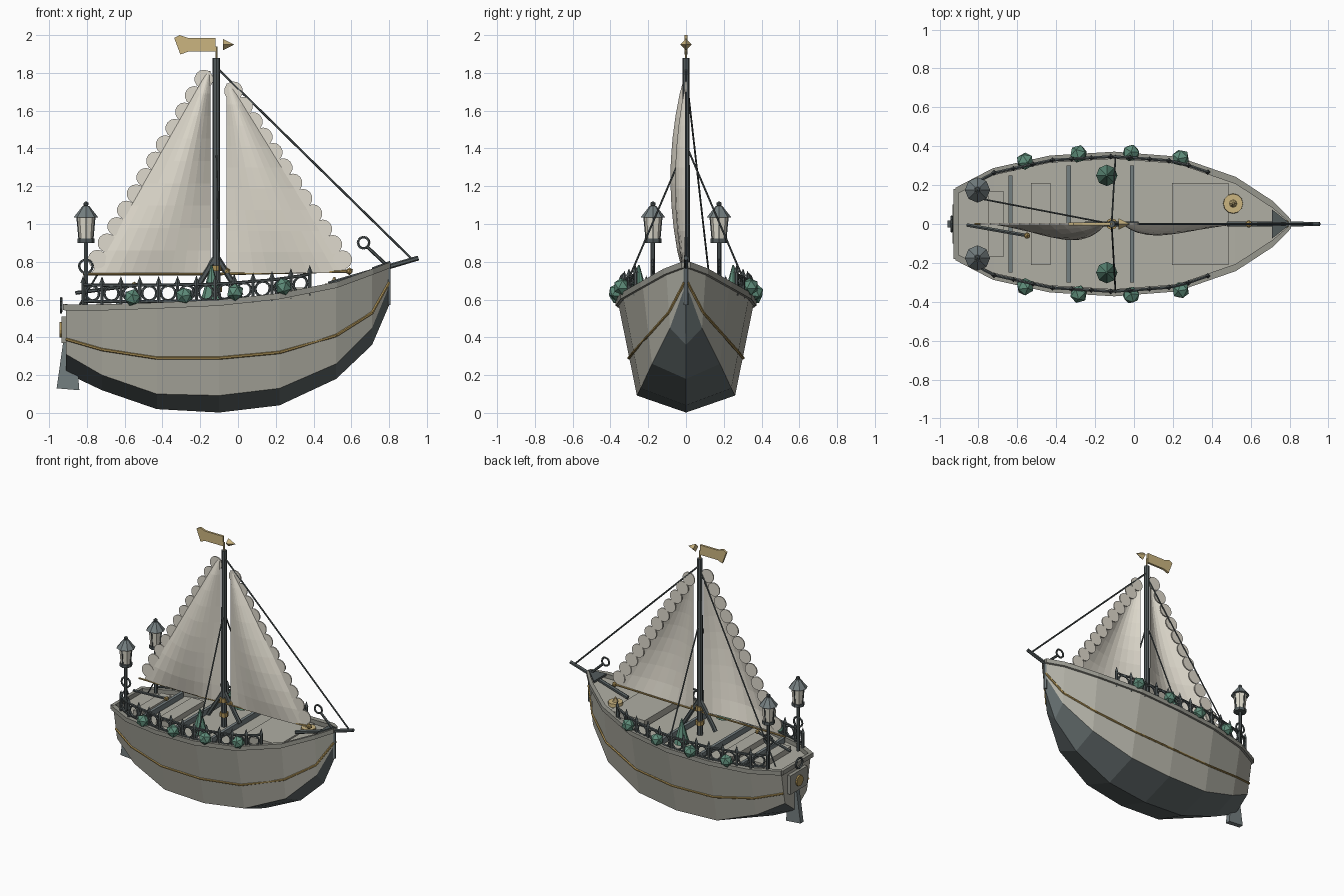
import bpy, bmesh, math
from mathutils import Vector as V, Matrix

if "Cube" in bpy.data.objects:
    bpy.data.objects.remove(bpy.data.objects["Cube"])


def srgb(name, r, g, b):
    m = bpy.data.materials.new(name)
    f = lambda c: (c / 255 / 12.92) if c < 11 else ((c / 255 + 0.055) / 1.055) ** 2.4
    m.diffuse_color = (f(r), f(g), f(b), 1)
    m.use_nodes = True
    m.node_tree.nodes["Principled BSDF"].inputs["Base Color"].default_value = m.diffuse_color
    return m


HULL = srgb("weathered grey", 175, 174, 163)
CAP = srgb("trim grey", 150, 150, 141)
SLATE = srgb("slate", 116, 126, 128)
KEEL = srgb("dark slate", 98, 107, 108)
IRON = srgb("iron", 82, 90, 91)
SAIL = srgb("canvas", 223, 218, 205)
GOLD = srgb("pale gold", 203, 181, 128)
BRASS = srgb("brass", 172, 145, 86)
GREEN = srgb("leaf green", 95, 142, 123)
GLASS = srgb("lamp glass", 222, 218, 204)


def done(name, bm, *mats):
    bmesh.ops.recalc_face_normals(bm, faces=bm.faces)
    me = bpy.data.meshes.new(name)
    bm.to_mesh(me)
    bm.free()
    for m in mats:
        me.materials.append(m)
    ob = bpy.data.objects.new(name, me)
    bpy.context.collection.objects.link(ob)
    return ob


def rod(bm, p, q, r, r2=None, n=6):
    p, q = V(p), V(q)
    d = q - p
    mat = Matrix.Translation((p + q) / 2) @ d.to_track_quat('Z', 'Y').to_matrix().to_4x4()
    bmesh.ops.create_cone(bm, cap_ends=True, segments=n, radius1=r,
                          radius2=r if r2 is None else r2, depth=d.length, matrix=mat)


def path(bm, pts, r, n=6):
    for a, b in zip(pts, pts[1:]):
        rod(bm, a, b, r, n=n)


def ring(bm, c, u, w, R, r, n=12):
    c, u, w = V(c), V(u), V(w)
    path(bm, [c + R * (u * math.cos(k * math.tau / n) + w * math.sin(k * math.tau / n))
              for k in range(n + 1)], r, 5)


def ball(bm, c, r):
    bmesh.ops.create_icosphere(bm, subdivisions=1, radius=r, matrix=Matrix.Translation(c))


def box(bm, c, s):
    bmesh.ops.create_cube(bm, size=1, matrix=Matrix.Translation(c) @ Matrix.Diagonal((*s, 1)))


def slab(bm, outline, y0, y1):
    a = [bm.verts.new((x, y0, z)) for x, z in outline]
    b = [bm.verts.new((x, y1, z)) for x, z in outline]
    bm.faces.new(a)
    bm.faces.new(b)
    for i in range(len(a)):
        j = (i + 1) % len(a)
        bm.faces.new((a[i], a[j], b[j], b[i]))


def single(name, mat, fn, *args, **kw):
    bm = bmesh.new()
    fn(bm, *args, **kw)
    return done(name, bm, mat)


# hull stations: x, keel z, chine y, chine z, stripe z, sheer y, sheer z
ST = [(-.91, .21, .13, .31, .39, .175, .56), (-.72, .12, .20, .20, .335, .275, .56),
      (-.43, .02, .25, .10, .29, .34, .57), (-.10, .002, .26, .092, .29, .36, .585),
      (.22, .04, .24, .13, .32, .335, .62), (.52, .18, .18, .26, .41, .23, .68),
      (.71, .36, .085, .45, .53, .105, .75), (.80, .57, .005, .67, .69, .012, .785)]


def at(x, col):
    x = min(max(x, ST[0][0]), ST[-1][0])
    for a, b in zip(ST, ST[1:]):
        if x <= b[0]:
            return a[col] + (b[col] - a[col]) * (x - a[0]) / (b[0] - a[0])


bm = bmesh.new()
rows = [[bm.verts.new(p) for p in ((x, -sy, sz), (x, -cy, cz), (x, 0, kz), (x, cy, cz), (x, sy, sz))]
        for x, kz, cy, cz, _, sy, sz in ST]
for a, b in zip(rows, rows[1:]):
    for i in range(4):
        bm.faces.new((a[i], a[i + 1], b[i + 1], b[i])).material_index = int(i in (1, 2))
bm.faces.new(rows[0])
bm.faces.new(rows[-1])
done("hull", bm, HULL, KEEL)

# deck follows the sheer just below the rail
bm = bmesh.new()
rows = [[bm.verts.new((s[0], k * max(s[5] - .008, .004), s[6] - .02)) for k in (-1, 1)] for s in ST]
for a, b in zip(rows, rows[1:]):
    bm.faces.new((a[0], a[1], b[1], b[0]))
done("deck", bm, HULL)

# gunwale cap and brass stripe on both sides
cap, stripe = bmesh.new(), bmesh.new()
for k in (-1, 1):
    sec = []
    for x, kz, cy, cz, pz, sy, sz in ST:
        sec.append([cap.verts.new((x * 1.008, k * max(sy + dy, .001), sz + dz))
                    for dy, dz in ((-.025, -.018), (.012, -.018), (.012, .014), (-.025, .014))])
    for a, b in zip(sec, sec[1:]):
        for i in range(4):
            j = (i + 1) % 4
            cap.faces.new((a[i], a[j], b[j], b[i]))
    cap.faces.new(sec[0])
    cap.faces.new(sec[-1])
    path(stripe, [(s[0], k * (s[2] + (s[5] - s[2]) * (s[4] - s[3]) / (s[6] - s[3]) + .002), s[4])
                  for s in ST], .008)
box(cap, (-.915, 0, .56), (.025, .36, .032))
done("gunwale_cap", cap, CAP)
done("hull_stripe", stripe, BRASS)
single("stem_post", SLATE, rod, (.797, 0, .79), (.797, 0, .57), .013)

# deck beams, benches and hatch
bm = bmesh.new()
for x, w in ((-.635, .5), (-.335, .6), (-.01, .6)):
    box(bm, (x, 0, at(x, 6) + .005), (.022, w, .04))
done("deck_beams", bm, SLATE)
bm = bmesh.new()
for x, w, d in ((-.71, .34, .08), (-.48, .42, .1), (.34, .42, .29)):
    box(bm, (x, 0, at(x, 6) - .005), (d, w, .05))
done("benches_and_hatch", bm, HULL)

# railing with spikes and rings, plus flower bushes
bm, leaf = bmesh.new(), bmesh.new()
for k in (-1, 1):
    base = [V((x, k * (at(x, 5) - .012), at(x, 6) - .03 * (x + .6)))
            for x in (-.82 + .1 * i for i in range(13))]
    for h in (.025, .112):
        path(bm, [p + V((0, 0, h)) for p in base], .008)
    for i, p in enumerate(base):
        rod(bm, p, p + V((0, 0, .125)), .01)
        rod(bm, p + V((0, 0, .12)), p + V((0, 0, .16)), .015, 0, 4)
        if i:
            m = (p + base[i - 1]) / 2 + V((0, 0, .068))
            ring(bm, m, (p - base[i - 1]).normalized(), (0, 0, 1), .039, .007)
    for x in (-.56, -.285, -.015, .24):
        bmesh.ops.create_icosphere(leaf, subdivisions=1, radius=.047, matrix=Matrix.Translation(
            (x, k * (at(x, 5) + .012), at(x, 6) + .045)) @ Matrix.Rotation(x * 9, 4, 'X'))
    z = at(-.14, 6)
    rod(leaf, (-.14, k * .25, z + .02), (-.14, k * .25, z + .2), .055, .004, 8)
done("railing", bm, IRON)
done("rail_bushes", leaf, GREEN)

# mast, braces, bowsprit, rigging
MX = -.115
single("mast", IRON, rod, (MX, 0, .55), (MX, 0, 1.88), .021, .019, n=8)
bm = bmesh.new()
for a in (1, -1):
    rod(bm, (MX, 0, .83), (MX + a * .13, 0, .62), .016)
done("mast_braces", bm, IRON)
bm = bmesh.new()
for z in (.64, .75):
    rod(bm, (MX, 0, z), (MX, 0, z + .03), .03, n=8)
done("mast_collars", bm, BRASS)
single("bowsprit", IRON, rod, (.48, 0, .68), (.955, 0, .82), .015, .013)
bm = bmesh.new()
path(bm, [(MX, 0, 1.83), (.92, 0, .815)], .006)
path(bm, [(MX, 0, 1.8), (-.84, .14, .57)], .005)
for k in (-1, 1):
    path(bm, [(MX, 0, 1.42), (-.095, k * .35, .6)], .005)
done("rigging", bm, IRON)


# sails with scalloped outer edges
def sail(name, x0, x1, ztop, bulge):
    n, z0 = 9, .74
    s = 1 if x1 > x0 else -1
    bm = bmesh.new()
    g = []
    for j in range(n + 1):
        v = j / n
        w = (x1 - x0) * (1 - v) + s * .02 * v
        belly = .2 * (1 - v) + .85 * max(math.sin(math.pi * v), 0) ** .8
        g.append([bm.verts.new((x0 + w * i / n, -bulge * math.sin(math.pi * i / n) * belly,
                                z0 + (ztop - z0) * v))
                  for i in range(n + 1)])
    for a, b in zip(g, g[1:]):
        for i in range(n):
            bm.faces.new((a[i], a[i + 1], b[i + 1], b[i]))
    for k in range(12):
        t = (k + .5) / 12
        x, z = x1 - s * .005 + (x0 + s * .015 - x1) * t, z0 + .03 + (ztop - z0 - .03) * t
        rod(bm, (x, -.004, z), (x, .004, z), .05, n=14)
    done(name, bm, SAIL)


sail("main_sail", -.145, -.775, 1.81, .088)
sail("fore_sail", -.06, .585, 1.745, .062)
bm = bmesh.new()
for xa, xb in ((MX, -.82), (MX, .59)):
    rod(bm, (xa, 0, .735), (xb, 0, .735 if xb < 0 else .75), .007)
for x, z in ((.59, .75), (-.06, .75)):
    ball(bm, (x, 0, z), .02)
done("booms", bm, BRASS)

# wind vane
bm = bmesh.new()
slab(bm, [(-.12, 1.985), (-.12, 1.912), (-.265, 1.912), (-.305, 1.897), (-.338, 1.985),
          (-.31, 2.0), (-.265, 1.985)], -.008, .008)
rod(bm, (-.08, 0, 1.95), (-.02, 0, 1.95), .03, 0, 4)
rod(bm, (MX, 0, 1.87), (MX, 0, 1.94), .006)
done("wind_vane", bm, GOLD)

# stern lanterns
iron, roof, lamp = bmesh.new(), bmesh.new(), bmesh.new()
for k in (-1, 1):
    f = lambda z: (-.805, k * .175, z)
    rod(iron, f(.56), f(.92), .012)
    rod(iron, f(.9), f(.922), .044, n=8)
    ring(iron, f(.775), (1, 0, 0), (0, 0, 1), .036, .007)
    rod(lamp, f(.92), f(1.04), .036, .047, 8)
    for a in range(4):
        c, s = math.cos(a * math.pi / 2), math.sin(a * math.pi / 2)
        rod(iron, V(f(.92)) + V((c, s, 0)) * .036, V(f(1.04)) + V((c, s, 0)) * .047, .004)
    rod(roof, f(1.035), f(1.095), .065, .018, 8)
    ball(iron, f(1.105), .016)
done("lantern_posts", iron, IRON)
done("lantern_roofs", roof, SLATE)
done("lantern_glass", lamp, GLASS)

# rudder, tiller and stern plate
single("rudder", SLATE, slab, [(-.905, .4), (-.86, .36), (-.84, .12), (-.96, .13), (-.925, .38)], -.018, .018)
single("tiller", IRON, rod, (-.86, -.005, .635), (-.56, -.058, .675), .01)
bm = bmesh.new()
ball(bm, (-.55, -.06, .677), .018)
rod(bm, (-.925, 0, .44), (-.945, 0, .44), .04, n=12)
done("stern_medallion_and_knob", bm, BRASS)
single("stern_plate", CAP, box, (-.922, 0, .44), (.025, .2, .14))
single("stern_ring", IRON, ring, (-.937, 0, .57), (0, 1, 0), (0, 0, 1), .038, .007)

# anchor and breast plate at the bow, deck bell
bm = bmesh.new()
ring(bm, (.665, 0, .9), (1, 0, 0), (0, 0, 1), .03, .007)
rod(bm, (.685, 0, .878), (.79, 0, .78), .009)
tri = [[bm.verts.new((x, y, z + dz)) for x, y, z in ((.71, -.075, .755), (.71, .075, .755), (.805, 0, .79))]
       for dz in (0, .015)]
for t in tri:
    bm.faces.new(t)
for i in range(3):
    j = (i + 1) % 3
    bm.faces.new((tri[0][i], tri[0][j], tri[1][j], tri[1][i]))
done("anchor_and_breast_plate", bm, IRON)
bm = bmesh.new()
rod(bm, (.51, .105, .66), (.51, .105, .685), .052, .05, 12)
rod(bm, (.51, .105, .685), (.51, .105, .72), .02, .004, 8)
done("deck_bell", bm, GOLD)
